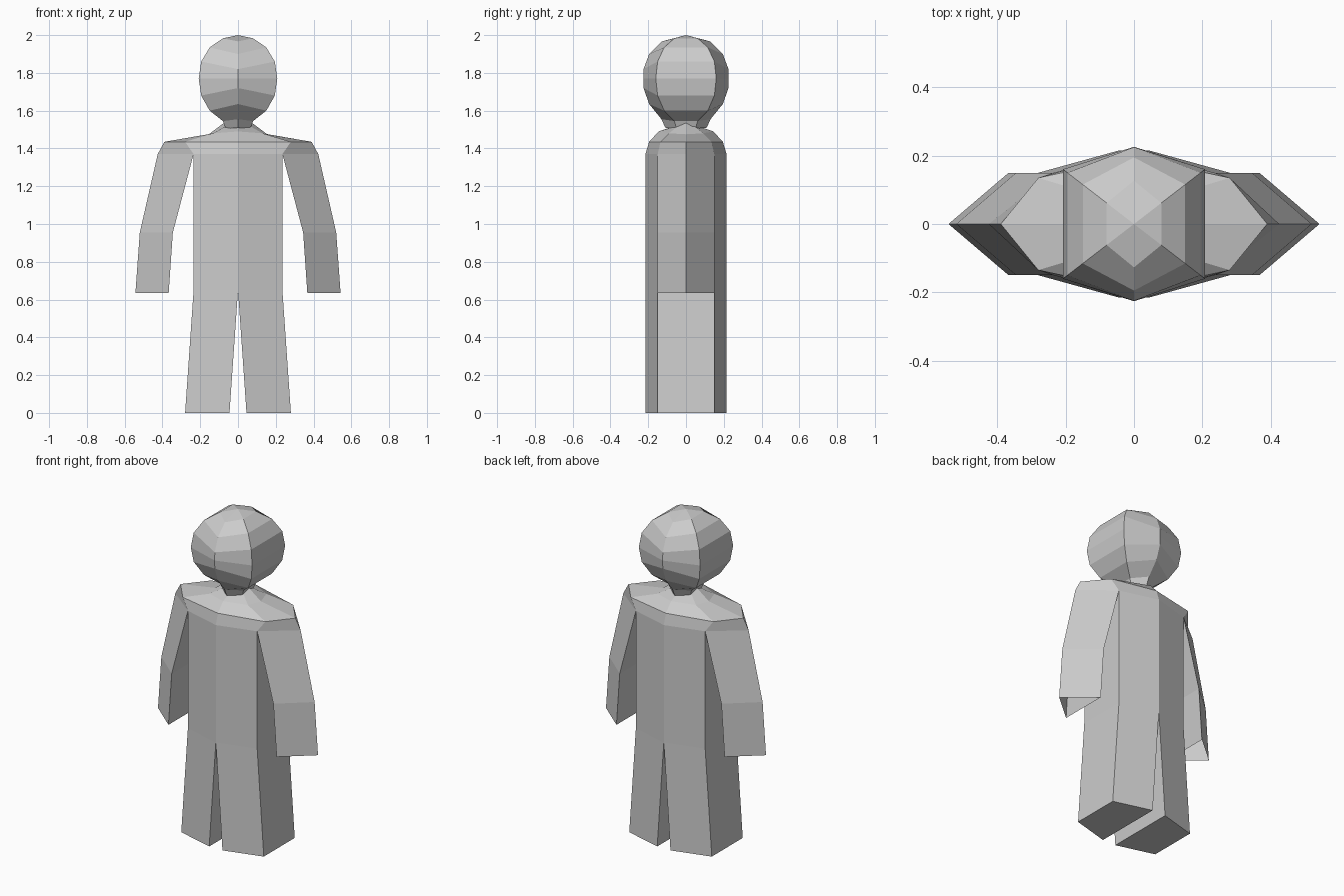
import bpy, bmesh

if "Cube" in bpy.data.objects:
    bpy.data.objects.remove(bpy.data.objects["Cube"])


def loft(name, rings, cap_start=False, cap_end=False, tip=None):
    """Skin closed rings of points; optional end caps or a fan to a tip."""
    bm = bmesh.new()
    loops = [[bm.verts.new(p) for p in ring] for ring in rings]
    n = len(loops[0])
    for a, b in zip(loops, loops[1:]):
        for i in range(n):
            j = (i + 1) % n
            bm.faces.new((a[i], a[j], b[j], b[i]))
    if cap_start:
        bm.faces.new(loops[0])
    if cap_end:
        bm.faces.new(loops[-1])
    if tip:
        t = bm.verts.new(tip)
        for i in range(n):
            bm.faces.new((loops[-1][i], loops[-1][(i + 1) % n], t))
    bmesh.ops.recalc_face_normals(bm, faces=bm.faces)
    mesh = bpy.data.meshes.new(name)
    bm.to_mesh(mesh)
    bm.free()
    obj = bpy.data.objects.new(name, mesh)
    bpy.context.collection.objects.link(obj)
    return obj


def hexagon(x, y, z, ridge_y, ridge_z):
    """Six-sided ring with ridges at front and back centre."""
    return [(0, -ridge_y, ridge_z), (x, -y, z), (x, y, z),
            (0, ridge_y, ridge_z), (-x, y, z), (-x, -y, z)]


def octagon(x, y, z, ridge_y, ridge_z, side_x, side_z):
    """Hexagon with an extra point at each shoulder."""
    h = hexagon(x, y, z, ridge_y, ridge_z)
    return h[:2] + [(side_x, 0, side_z)] + h[2:5] + [(-side_x, 0, side_z)] + h[5:]


# Torso
loft("torso", [hexagon(0.235, 0.15, z, 0.215, z) for z in (0.65, 1.37)])

# Shoulders rising to the base of the neck
loft("shoulders", [
    octagon(0.235, 0.15, 1.37, 0.215, 1.37, 0.425, 1.37),
    octagon(0.28, 0.135, 1.435, 0.195, 1.435, 0.39, 1.435),
    octagon(0.13, 0.09, 1.48, 0.145, 1.49, 0.155, 1.475),
    octagon(0.06, 0.04, 1.52, 0.07, 1.515, 0.075, 1.535),
], cap_end=True)

for side, s in (("left", -1), ("right", 1)):
    # Leg, splayed outward with a solid sole
    loft(side + "_leg", [
        [(s * a, -0.215, z), (s * b, -0.15, z), (s * b, 0.15, z), (s * a, 0.215, z)]
        for a, b, z in ((0.045, 0.28, 0), (0, 0.235, 0.65))
    ], cap_start=True)
    # Sleeve-like arm, triangular and open at the cuff
    loft(side + "_arm", [
        [(s * a, -0.15, z), (s * b, 0, z), (s * a, 0.15, z)]
        for a, b, z in ((0.367, 0.543, 0.635), (0.345, 0.52, 0.955), (0.235, 0.425, 1.37))
    ])

# Head, with the tapered neck at its lower end: x, z, ridge y, ridge z
head_profile = [
    (0.065, 1.505, 0.11, 1.51),
    (0.08, 1.545, 0.13, 1.555),
    (0.15, 1.60, 0.195, 1.635),
    (0.195, 1.68, 0.225, 1.72),
    (0.208, 1.77, 0.226, 1.77),
    (0.195, 1.86, 0.225, 1.82),
    (0.15, 1.935, 0.195, 1.90),
    (0.08, 1.983, 0.127, 1.967),
]
loft("head", [hexagon(x, 0.77 * x, z, ry, rz) for x, z, ry, rz in head_profile],
     tip=(0, 0, 2.0))
